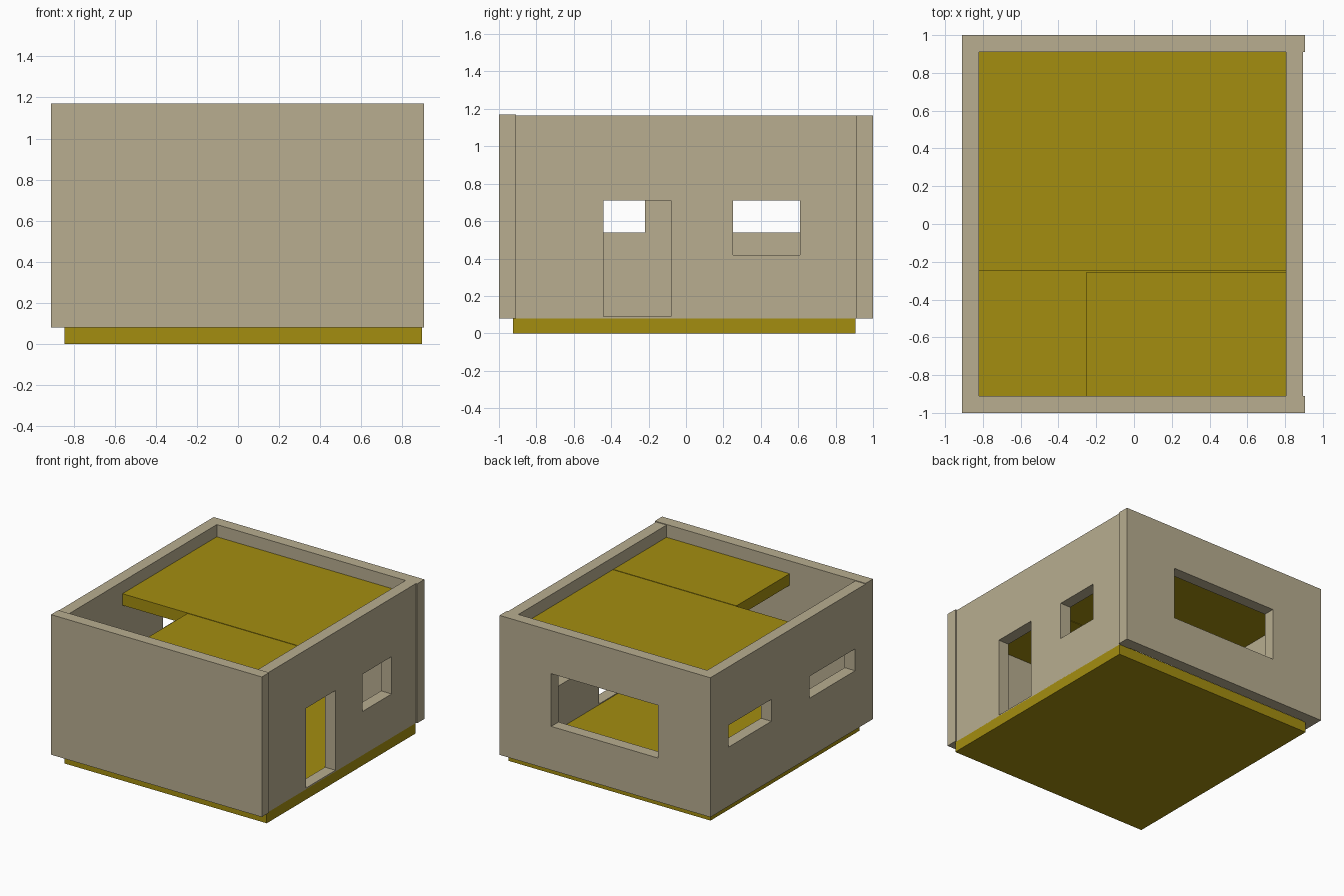
import bpy
import bmesh

if "Cube" in bpy.data.objects:
    bpy.data.objects.remove(bpy.data.objects["Cube"])


def material(name, color):
    m = bpy.data.materials.new(name)
    m.diffuse_color = (*color, 1)
    m.use_nodes = True
    m.node_tree.nodes["Principled BSDF"].inputs["Base Color"].default_value = m.diffuse_color
    return m


TAN = material("tan_wall", (0.48, 0.42, 0.28))
GOLD = material("gold_slab", (0.37, 0.27, 0.005))


def finish(name, bm, mat):
    bmesh.ops.remove_doubles(bm, verts=bm.verts, dist=1e-5)
    bmesh.ops.recalc_face_normals(bm, faces=bm.faces)
    mesh = bpy.data.meshes.new(name)
    bm.to_mesh(mesh)
    bm.free()
    mesh.materials.append(mat)
    bpy.context.collection.objects.link(bpy.data.objects.new(name, mesh))


def panel(name, axis, span, depth, height, mat, holes=()):
    """Upright panel running along axis; holes are (u0, u1, z0, z1)."""
    us = sorted({*span, *(u for h in holes for u in h[:2])})
    zs = sorted({*height, *(z for h in holes for z in h[2:])})
    bm = bmesh.new()

    def solid(i, j):
        if not (0 <= i < len(us) - 1 and 0 <= j < len(zs) - 1):
            return False
        u, z = (us[i] + us[i + 1]) / 2, (zs[j] + zs[j + 1]) / 2
        return not any(a < u < b and c < z < d for a, b, c, d in holes)

    def quad(*pts):
        bm.faces.new([bm.verts.new((u, d, z) if axis == "x" else (d, u, z))
                      for u, d, z in pts])

    d0, d1 = depth
    for i in range(len(us) - 1):
        for j in range(len(zs) - 1):
            if not solid(i, j):
                continue
            a, b, c, d = us[i], us[i + 1], zs[j], zs[j + 1]
            for y in depth:
                quad((a, y, c), (b, y, c), (b, y, d), (a, y, d))
            for u, n in ((a, i - 1), (b, i + 1)):
                if not solid(n, j):
                    quad((u, d0, c), (u, d1, c), (u, d1, d), (u, d0, d))
            for z, n in ((c, j - 1), (d, j + 1)):
                if not solid(i, n):
                    quad((a, d0, z), (b, d0, z), (b, d1, z), (a, d1, z))
    finish(name, bm, mat)


# Outer walls with door and window openings
panel("front_wall", "x", (-0.91, 0.905), (-1, -0.91), (0.08, 1.17), TAN)
panel("back_wall", "x", (-0.91, 0.905), (0.91, 1), (0.08, 1.165), TAN,
      [(-0.46, 0.46, 0.42, 0.83)])
panel("right_wall", "y", (-0.91, 0.91), (0.805, 0.895), (0.08, 1.165), TAN,
      [(-0.44, -0.08, 0.09, 0.71), (0.25, 0.61, 0.42, 0.71)])
panel("left_wall", "y", (-0.91, 0.91), (-0.91, -0.82), (0.08, 1.165), TAN,
      [(-0.78, -0.22, 0.54, 0.71), (0.25, 0.78, 0.54, 0.71)])

# Floor and the two roof slabs, leaving one corner open
panel("floor_slab", "x", (-0.845, 0.895), (-0.925, 0.905), (0, 0.083), GOLD)
panel("main_roof_slab", "x", (-0.82, 0.805), (-0.25, 0.91), (0.98, 1.07), GOLD)
panel("side_roof_slab", "x", (-0.255, 0.805), (-0.91, -0.256), (0.98, 1.07), GOLD)
